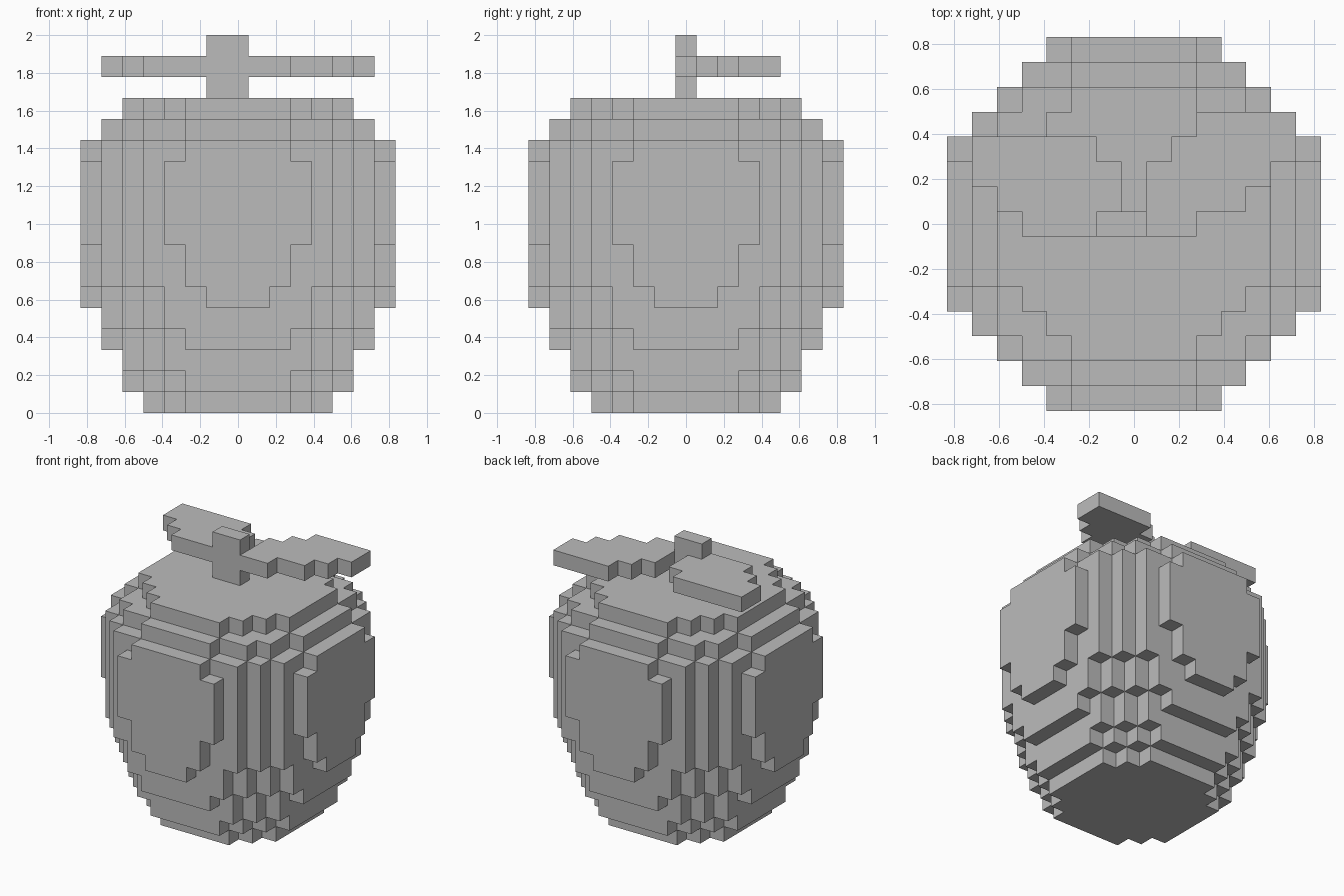
import bpy
import bmesh
from mathutils import Vector

UNIT = 2 / 18  # edge length of one block

cube = bpy.data.objects.get("Cube")
if cube:
    bpy.data.objects.remove(cube, do_unlink=True)

grey = bpy.data.materials.new("plain_grey")
grey.use_nodes = True
grey.diffuse_color = (0.5, 0.5, 0.5, 1)
shader = next(n for n in grey.node_tree.nodes if n.type == 'BSDF_PRINCIPLED')
shader.inputs["Base Color"].default_value = (0.5, 0.5, 0.5, 1)


def build_blocks(name, cells):
    """Skin a set of grid blocks with only its outer faces."""
    bm = bmesh.new()
    corners = {}

    def corner(point):
        key = tuple(round(c * 2) for c in point)
        if key not in corners:
            corners[key] = bm.verts.new(point * UNIT)
        return corners[key]

    for cell in cells:
        centre = Vector(cell) + Vector((0, 0, 0.5))
        for axis in range(3):
            for sign in (-1, 1):
                step = [0, 0, 0]
                step[axis] = sign
                if tuple(a + b for a, b in zip(cell, step)) in cells:
                    continue
                n = Vector(step) / 2
                u = Vector((n.y, n.z, n.x))
                v = n.cross(u) * 2
                bm.faces.new([corner(centre + n + d)
                              for d in (-u - v, u - v, u + v, v - u)])
    bmesh.ops.recalc_face_normals(bm, faces=bm.faces)
    mesh = bpy.data.meshes.new(name)
    bm.to_mesh(mesh)
    bm.free()
    mesh.materials.append(grey)
    obj = bpy.data.objects.new(name, mesh)
    bpy.context.collection.objects.link(obj)
    return obj


def rows(layer, spans):
    """Blocks of a flat layer; each row goes from first to last column."""
    return {(x, y, layer) for y, (first, last) in enumerate(spans)
            for x in range(first, last + 1)}


# Fruit body: per layer the reach, the diagonal limit and the side panel width
LAYERS = [(4, 6, 2), (5, 7, 2), (5, 8, 3), (6, 8, 2), (6, 9, 3), (7, 9, 1),
          (7, 10, 2), (7, 10, 2)] + [(7, 10, 3)] * 4 + [
          (7, 10, 2), (6, 9, 2), (5, 7, 2)]

body = set()
for z, (reach, diagonal, panel) in enumerate(LAYERS):
    for x in range(-reach, reach + 1):
        for y in range(-reach, reach + 1):
            big, small = max(abs(x), abs(y)), min(abs(x), abs(y))
            if big + small <= diagonal and (big < reach or small <= panel):
                body.add((x, y, z))
build_blocks("fruit_body", body)

# Stem
build_blocks("stem", {(x, 0, z) for x in (-1, 0) for z in (15, 16, 17)})

# Leaves, row by row from front to back
build_blocks("right_leaf", rows(16, [(-4, -2), (-5, -1), (-6, -1), (-6, -2)]))
build_blocks("left_leaf", rows(16, [(1, 2), (1, 4), (1, 5), (2, 6), (3, 6)]))
